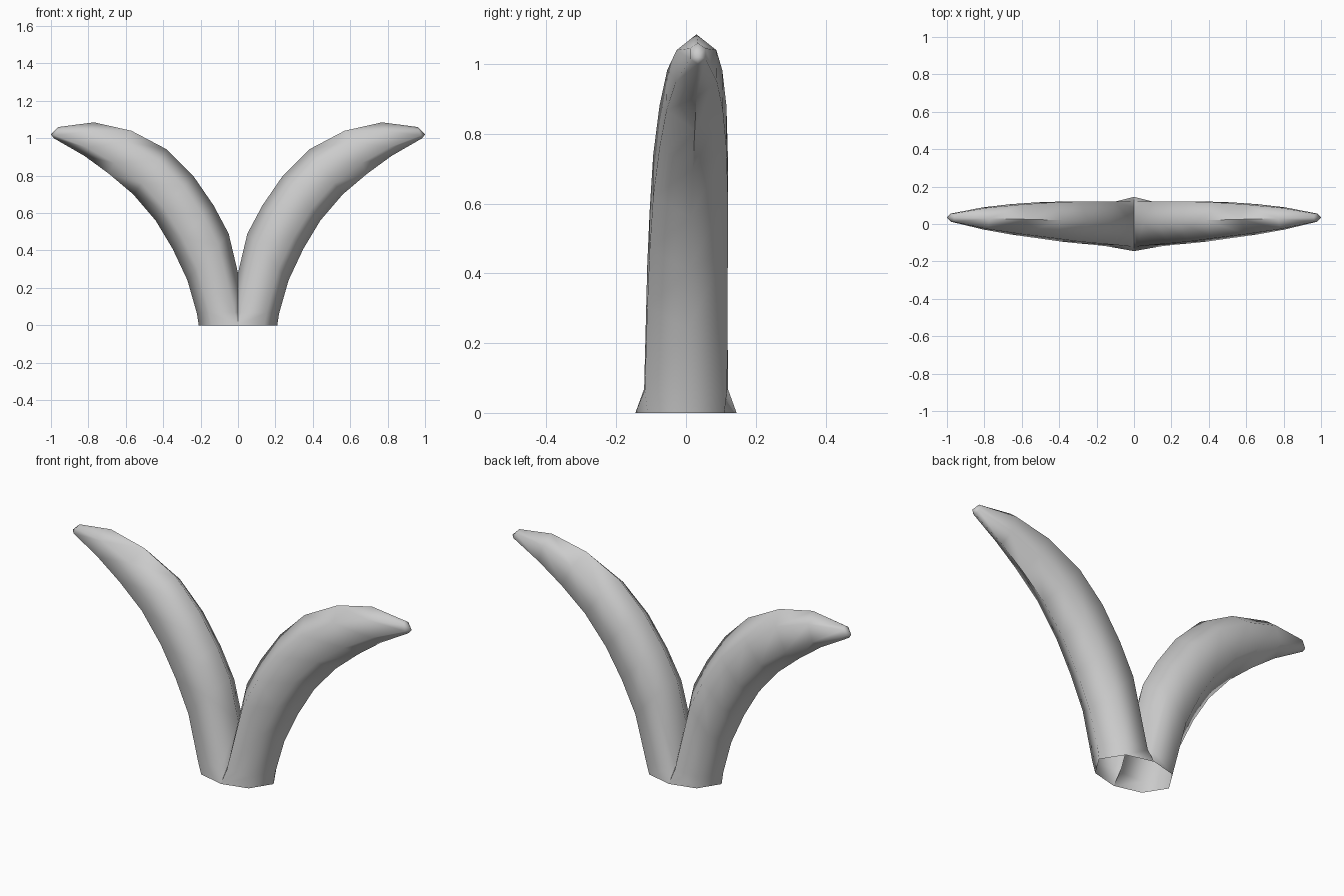
import bpy, bmesh, math

if "Cube" in bpy.data.objects:
    bpy.data.objects.remove(bpy.data.objects["Cube"])

# Horn rings: (outer x, z), (inner x, z), half width at lower / upper corners, y centre
rings = [
    ((0.21, 0.00), (-0.07, 0.00), 0.110, 0.145, 0.000),
    ((0.22, 0.065), (-0.05, 0.07), 0.118, 0.120, 0.000),
    ((0.27, 0.24), (0.05, 0.49), 0.115, 0.115, 0.004),
    ((0.35, 0.41), (0.13, 0.64), 0.112, 0.112, 0.008),
    ((0.44, 0.56), (0.24, 0.80), 0.107, 0.107, 0.013),
    ((0.56, 0.70), (0.38, 0.94), 0.096, 0.096, 0.020),
    ((0.69, 0.81), (0.57, 1.04), 0.081, 0.079, 0.025),
    ((0.82, 0.905), (0.77, 1.085), 0.059, 0.057, 0.030),
    ((0.985, 1.00), (0.96, 1.06), 0.022, 0.022, 0.034),
]

bm = bmesh.new()


def hex_ring(outer, inner, low, high, cy):
    """Six corners: one on the outer edge, one on the inner ridge, two pairs between."""
    corners = [(0, 0), (0.25, low), (0.75, high), (1, 0), (0.75, -high), (0.25, -low)]
    return [bm.verts.new((outer[0] + (inner[0] - outer[0]) * t, cy + y,
                          outer[1] + (inner[1] - outer[1]) * t)) for t, y in corners]


# Skin one horn, open at the bottom, pointed at the tip
loops = [hex_ring(*r) for r in rings]
for a, b in zip(loops, loops[1:]):
    for i in range(6):
        j = (i + 1) % 6
        bm.faces.new((a[i], a[j], b[j], b[i]))
tip = bm.verts.new((1.0, 0.035, 1.02))
for i in range(6):
    bm.faces.new((loops[-1][i], loops[-1][(i + 1) % 6], tip))

# Trim at the centre plane and mirror to make the joined pair
bmesh.ops.bisect_plane(bm, geom=bm.verts[:] + bm.edges[:] + bm.faces[:], dist=1e-5,
                       plane_co=(0, 0, 0), plane_no=(-1, 0, 0), clear_outer=True)
bmesh.ops.mirror(bm, geom=bm.verts[:] + bm.edges[:] + bm.faces[:],
                 axis='X', merge_dist=0.001)
bmesh.ops.remove_doubles(bm, verts=bm.verts[:], dist=0.0005)
bmesh.ops.recalc_face_normals(bm, faces=bm.faces[:])

mesh = bpy.data.meshes.new("forked_horns")
bm.to_mesh(mesh)
bm.free()
obj = bpy.data.objects.new("forked_horns", mesh)
bpy.context.collection.objects.link(obj)
bpy.context.view_layer.objects.active = obj
obj.select_set(True)
bpy.ops.object.shade_smooth_by_angle(angle=math.radians(75))
